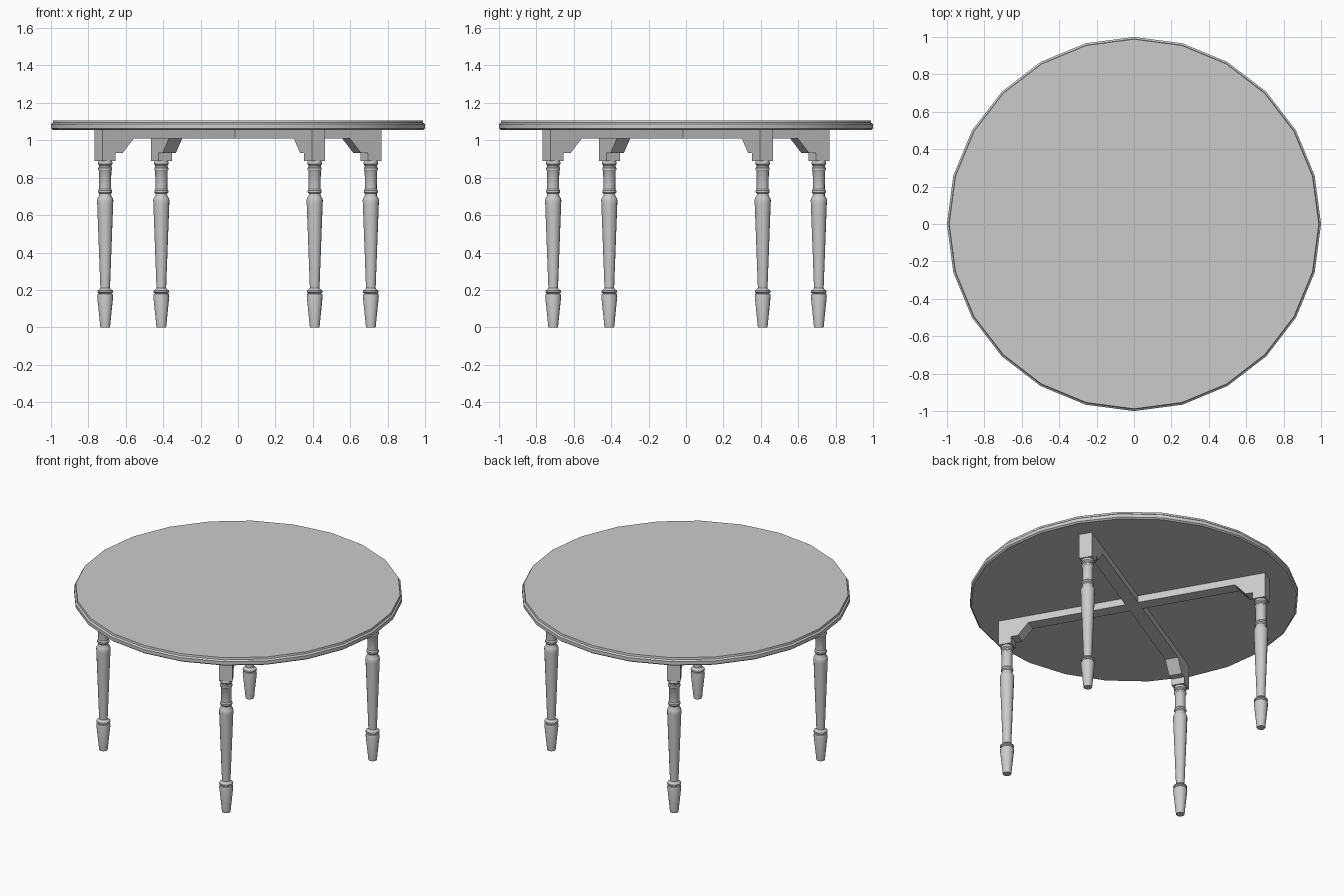
import bpy, bmesh, math
from mathutils import Matrix, Vector

if "Cube" in bpy.data.objects:
    bpy.data.objects.remove(bpy.data.objects["Cube"])

HALF = 0.041          # half thickness of posts, beams and brackets
LEG_R = 0.82          # distance of each leg from the centre
ANGLES = [math.radians(30 + 90 * k) for k in range(4)]


def make_object(name, bm, smooth=None):
    bmesh.ops.recalc_face_normals(bm, faces=bm.faces)
    mesh = bpy.data.meshes.new(name)
    bm.to_mesh(mesh)
    bm.free()
    obj = bpy.data.objects.new(name, mesh)
    bpy.context.collection.objects.link(obj)
    if smooth:
        bpy.ops.object.select_all(action='DESELECT')
        obj.select_set(True)
        bpy.context.view_layer.objects.active = obj
        bpy.ops.object.shade_smooth_by_angle(angle=math.radians(smooth))
    return obj


def lathe(name, profile, sides, smooth):
    """Revolve (radius, z) points around z and cap both ends."""
    bm = bmesh.new()
    rings = [[bm.verts.new((r * math.cos(2 * math.pi * i / sides),
                            r * math.sin(2 * math.pi * i / sides), z))
              for i in range(sides)] for r, z in profile]
    for a, b in zip(rings, rings[1:]):
        for i in range(sides):
            j = (i + 1) % sides
            bm.faces.new((a[i], a[j], b[j], b[i]))
    bm.faces.new(rings[0])
    bm.faces.new(rings[-1])
    return make_object(name, bm, smooth)


def prism(name, outline, offset):
    """Extrude a flat outline of 3D points by an offset."""
    bm = bmesh.new()
    face = bm.faces.new([bm.verts.new(p) for p in outline])
    ext = bmesh.ops.extrude_face_region(bm, geom=[face], use_keep_orig=True)
    verts = [g for g in ext['geom'] if isinstance(g, bmesh.types.BMVert)]
    bmesh.ops.translate(bm, verts=verts, vec=Vector(offset))
    return make_object(name, bm)


# Round 24-sided top with a small stepped edge
lathe("table_top", [(0.99, 1.056), (1.0, 1.064), (1.0, 1.086),
                    (0.99, 1.094), (0.988, 1.107)], 24, 30)

# Crossed support beams under the top
outline = []
for a in ANGLES:
    rot = Matrix.Rotation(a, 3, 'Z')
    for p in ((LEG_R - HALF, -HALF), (LEG_R - HALF, HALF), (HALF, HALF)):
        outline.append(rot @ Vector((p[0], p[1], 1.01)))
prism("cross_beams", outline, (0, 0, 0.046))

# Turned leg profile, foot to top
leg_profile = [
    (0.026, 0.0), (0.043, 0.165), (0.040, 0.178), (0.035, 0.182),
    (0.043, 0.188), (0.042, 0.196), (0.031, 0.203), (0.026, 0.21),
    (0.043, 0.66), (0.044, 0.68), (0.041, 0.69), (0.032, 0.705),
    (0.032, 0.715), (0.038, 0.722), (0.038, 0.732), (0.032, 0.74),
    (0.033, 0.835), (0.038, 0.842), (0.038, 0.852), (0.033, 0.858),
    (0.033, 0.866), (0.039, 0.873), (0.039, 0.883), (0.034, 0.892)]

for n, a in enumerate(ANGLES, 1):
    rot = Matrix.Rotation(a, 4, 'Z')
    # Turned leg
    leg = lathe(f"leg_{n}", leg_profile, 16, 35)
    leg.matrix_world = rot @ Matrix.Translation((LEG_R, 0, 0))
    # Square post joining the leg to the top
    inner, outer = LEG_R - HALF, LEG_R + HALF
    post = prism(f"leg_post_{n}", [(inner, -HALF, 0.89), (outer, -HALF, 0.89),
                                   (outer, HALF, 0.89), (inner, HALF, 0.89)],
                 (0, 0, 0.166))
    post.matrix_world = rot
    # Sloped corner bracket between post and beam
    bracket = prism(f"bracket_{n}", [(inner, -HALF, 0.933), (0.735, -HALF, 0.933),
                                     (0.667, -HALF, 1.01), (inner, -HALF, 1.01)],
                    (0, 2 * HALF, 0))
    bracket.matrix_world = rot
